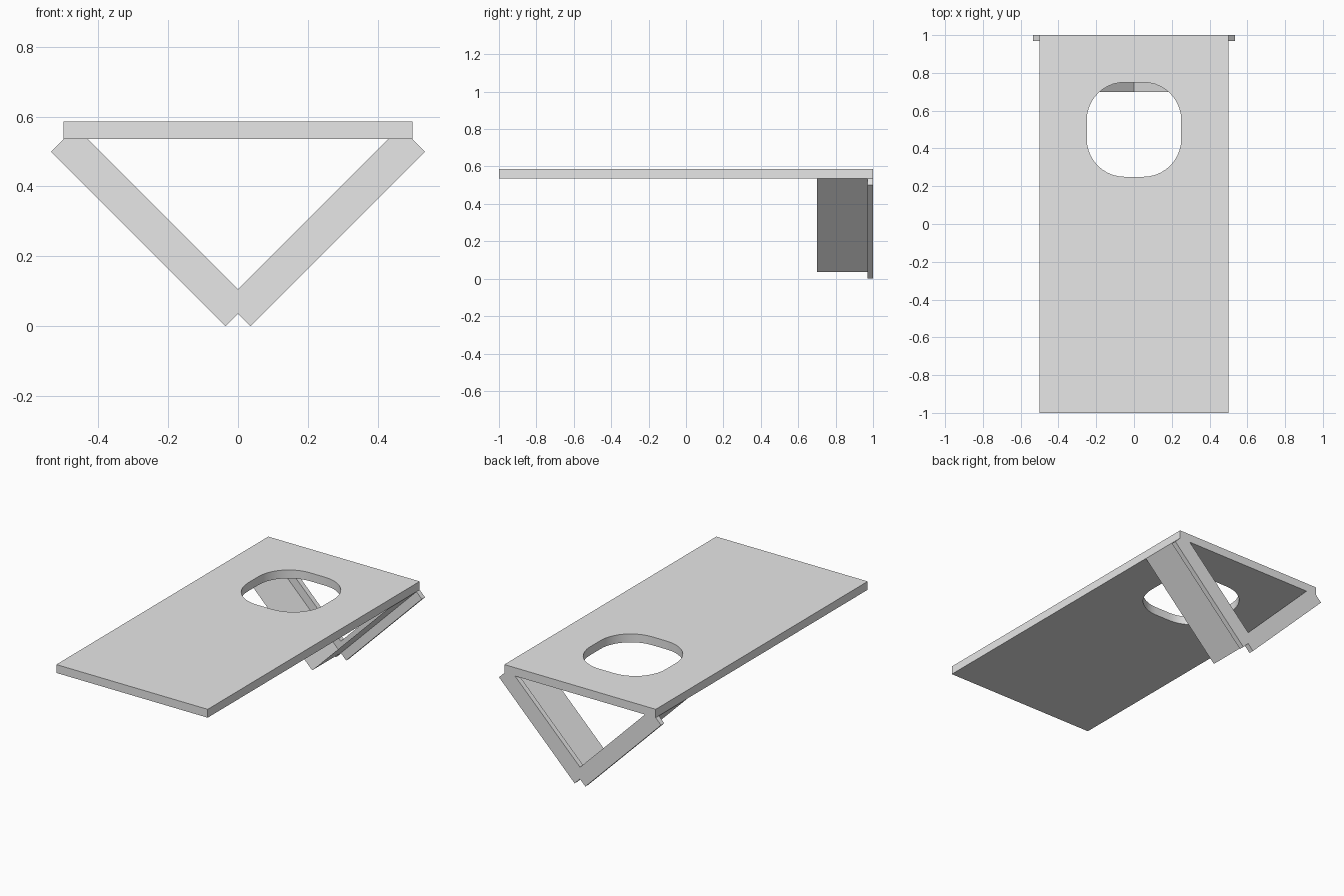
import bpy, bmesh, math
from mathutils import Vector

cube = bpy.data.objects.get("Cube")
if cube:
    bpy.data.objects.remove(cube, do_unlink=True)

grey = bpy.data.materials.new("light grey")
grey.use_nodes = True
grey.diffuse_color = (0.8, 0.8, 0.8, 1)
grey.node_tree.nodes["Principled BSDF"].inputs["Base Color"].default_value = (0.8, 0.8, 0.8, 1)

HALF_BAR = 0.05
BASE = HALF_BAR * math.sqrt(0.5)     # height of the centre line where the V meets
TOP = BASE + 0.5                     # underside of the board
THICK = 0.05


def finish(name, bm):
    mesh = bpy.data.meshes.new(name)
    bm.to_mesh(mesh)
    bm.free()
    mesh.materials.append(grey)
    obj = bpy.data.objects.new(name, mesh)
    bpy.context.collection.objects.link(obj)
    return obj


def prism(name, outline, offset):
    """Extrude a closed outline along an offset."""
    bm = bmesh.new()
    face = bm.faces.new([bm.verts.new(p) for p in outline])
    result = bmesh.ops.extrude_face_region(bm, geom=[face])
    verts = [v for v in result["geom"] if isinstance(v, bmesh.types.BMVert)]
    bmesh.ops.translate(bm, verts=verts, vec=offset)
    bmesh.ops.recalc_face_normals(bm, faces=bm.faces)
    return finish(name, bm)


# Rounded square opening, used as a cutter
hole = []
radius, half, steps = 0.2, 0.25, 10
for corner in range(4):
    mid = math.radians(45 + 90 * corner)
    cx = math.copysign(half - radius, math.cos(mid))
    cy = 0.5 + math.copysign(half - radius, math.sin(mid))
    for i in range(steps + 1):
        a = math.radians(90) * (corner + i / steps)
        hole.append((cx + radius * math.cos(a), cy + radius * math.sin(a), TOP - 0.1))
cutter = prism("hole_cutter", hole, (0, 0, 0.3))
cutter.hide_render = True

# Board with the opening
board = prism("board", [(-0.5, -1, TOP), (0.5, -1, TOP), (0.5, 1, TOP), (-0.5, 1, TOP)],
              (0, 0, THICK))
cut = board.modifiers.new("opening", 'BOOLEAN')
cut.operation = 'DIFFERENCE'
cut.solver = 'EXACT'
cut.object = cutter
bpy.context.view_layer.objects.active = board
board.select_set(True)
bpy.ops.object.modifier_apply(modifier=cut.name)
bpy.data.objects.remove(cutter, do_unlink=True)
bpy.ops.object.shade_smooth_by_angle(angle=math.radians(30))

# V-shaped support: a bar at the back edge and a thin panel on each side
for side, sx in (("left", 1), ("right", -1)):
    low, high = Vector((0, 1, BASE)), Vector((0.5 * sx, 1, TOP))
    across = Vector((sx, 0, -1)).normalized() * HALF_BAR
    prism(side + "_bar", [low + across, high + across, high - across, low - across],
          (0, -0.03, 0))
    bm = bmesh.new()
    front, back = Vector((0, -0.3, 0)), Vector((0, -0.03, 0))
    corners = [low + front, high + front, high + back, low + back]
    if sx > 0:
        corners.reverse()
    bm.faces.new([bm.verts.new(p) for p in corners])
    bm.normal_update()
    finish(side + "_panel", bm)
